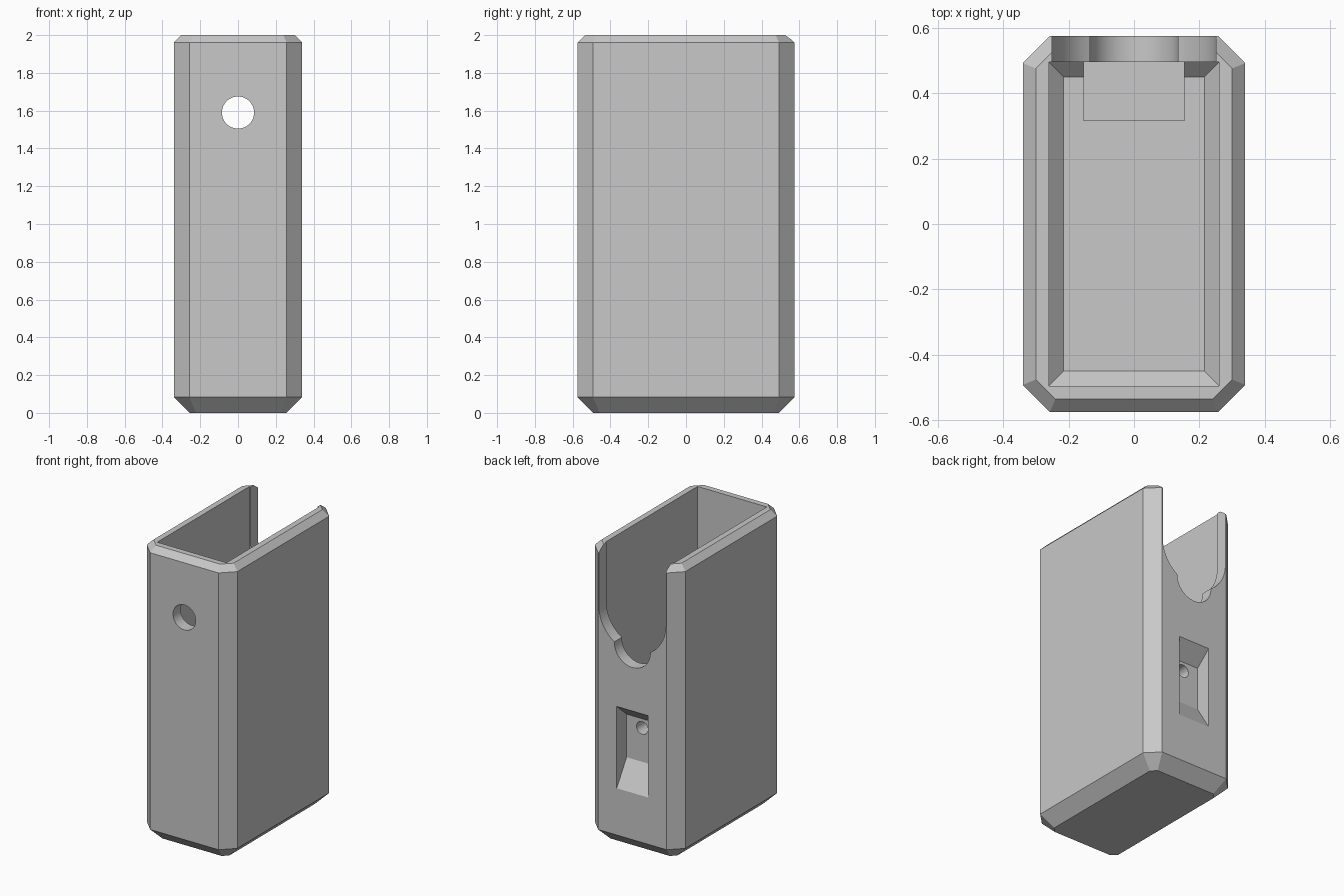
import bpy, bmesh, math

if "Cube" in bpy.data.objects:
    bpy.data.objects.remove(bpy.data.objects["Cube"], do_unlink=True)

HX, HY, H = 0.34, 0.575, 2.0     # outer half sizes and height
WALL, CORNER, RIM = 0.08, 0.083, 0.04

grey = bpy.data.materials.new("plain grey")
grey.use_nodes = True
grey.diffuse_color = (0.58, 0.58, 0.58, 1)
grey.node_tree.nodes["Principled BSDF"].inputs["Base Color"].default_value = (0.58, 0.58, 0.58, 1)


def loft(name, rings):
    """Closed solid through a stack of matching rings of points."""
    bm = bmesh.new()
    loops = [[bm.verts.new(p) for p in ring] for ring in rings]
    n = len(loops[0])
    for a, b in zip(loops, loops[1:]):
        for i in range(n):
            j = (i + 1) % n
            bm.faces.new((a[i], a[j], b[j], b[i]))
    bm.faces.new(loops[0])
    bm.faces.new(loops[-1])
    bmesh.ops.recalc_face_normals(bm, faces=bm.faces[:])
    mesh = bpy.data.meshes.new(name)
    bm.to_mesh(mesh)
    bm.free()
    mesh.materials.append(grey)
    obj = bpy.data.objects.new(name, mesh)
    bpy.context.collection.objects.link(obj)
    return obj


def octagon(inset, z):
    """Corner-cut rectangle, moved inward evenly by inset."""
    x, y = HX - inset, HY - inset
    c = CORNER - inset * (2 - math.sqrt(2))
    return [(x - c, -y, z), (x, c - y, z), (x, y - c, z), (x - c, y, z),
            (c - x, y, z), (-x, y - c, z), (-x, c - y, z), (c - x, -y, z)]


def rectangle(x, y0, y1, z):
    return [(-x, y0, z), (x, y0, z), (x, y1, z), (-x, y1, z)]


def along_y(name, profile, y0, y1):
    return loft(name, [[(x, y, z) for x, z in profile] for y in (y0, y1)])


def arc(r, z, start, end, steps):
    angles = [math.radians(start + (end - start) * i / steps) for i in range(steps + 1)]
    return [(r * math.cos(a), z + r * math.sin(a)) for a in angles]


def circle(r, z, steps=48):
    return arc(r, z, 0, 360, steps)[:-1]


def combine(tool, operation):
    mod = body.modifiers.new(tool.name, "BOOLEAN")
    mod.operation, mod.solver, mod.object = operation, "EXACT", tool
    bpy.context.view_layer.objects.active = body
    bpy.ops.object.modifier_apply(modifier=mod.name)
    bpy.data.objects.remove(tool, do_unlink=True)


# Outer shell with chamfered corners, base and rim
body = loft("case_body", [octagon(CORNER, 0), octagon(0, CORNER),
                          octagon(0, H - RIM), octagon(RIM, H)])

# Hollow interior with a chamfered floor
ix, iy, bev = HX - WALL, HY - WALL, 0.045
combine(loft("cavity", [rectangle(ix - bev, bev - iy, iy - bev, WALL),
                        rectangle(ix, -iy, iy, WALL + bev),
                        rectangle(ix, -iy, iy, H + 0.1)]), "DIFFERENCE")

# Block inside the back wall that holds the recess
combine(loft("recess_housing", [rectangle(0.155, 0.315, 0.53, 0.05),
                                rectangle(0.155, 0.315, 0.53, 1.0)]), "UNION")

# Open U-shaped notch in the back wall, with a smaller scoop below it
slot = [(-0.251, H + 0.1)] + arc(0.251, 1.6, 180, 360, 40) + [(0.251, H + 0.1)]
combine(along_y("notch", slot, 0.45, 0.7), "DIFFERENCE")
scoop = [(-0.135, 1.6)] + arc(0.135, 1.385, 180, 360, 32) + [(0.135, 1.6)]
combine(along_y("scoop", scoop, 0.45, 0.7), "DIFFERENCE")

# Back recess: sloped roof, flat panel and a long ramp out at the bottom
side = [(0.575, 0.955), (0.469, 0.862), (0.469, 0.57), (0.575, 0.4), (0.65, 0.4), (0.65, 0.955)]
combine(loft("recess", [[(x, y, z) for y, z in side] for x in (-0.117, 0.117)]), "DIFFERENCE")

# Small hole through the recess panel and round hole in the front wall
combine(along_y("panel_hole", circle(0.043, 0.8, 32), 0.25, 0.5), "DIFFERENCE")
combine(along_y("front_hole", circle(0.085, 1.59), -0.7, -0.45), "DIFFERENCE")

body.select_set(True)
bpy.context.view_layer.objects.active = body
bpy.ops.object.shade_smooth_by_angle(angle=math.radians(25))
